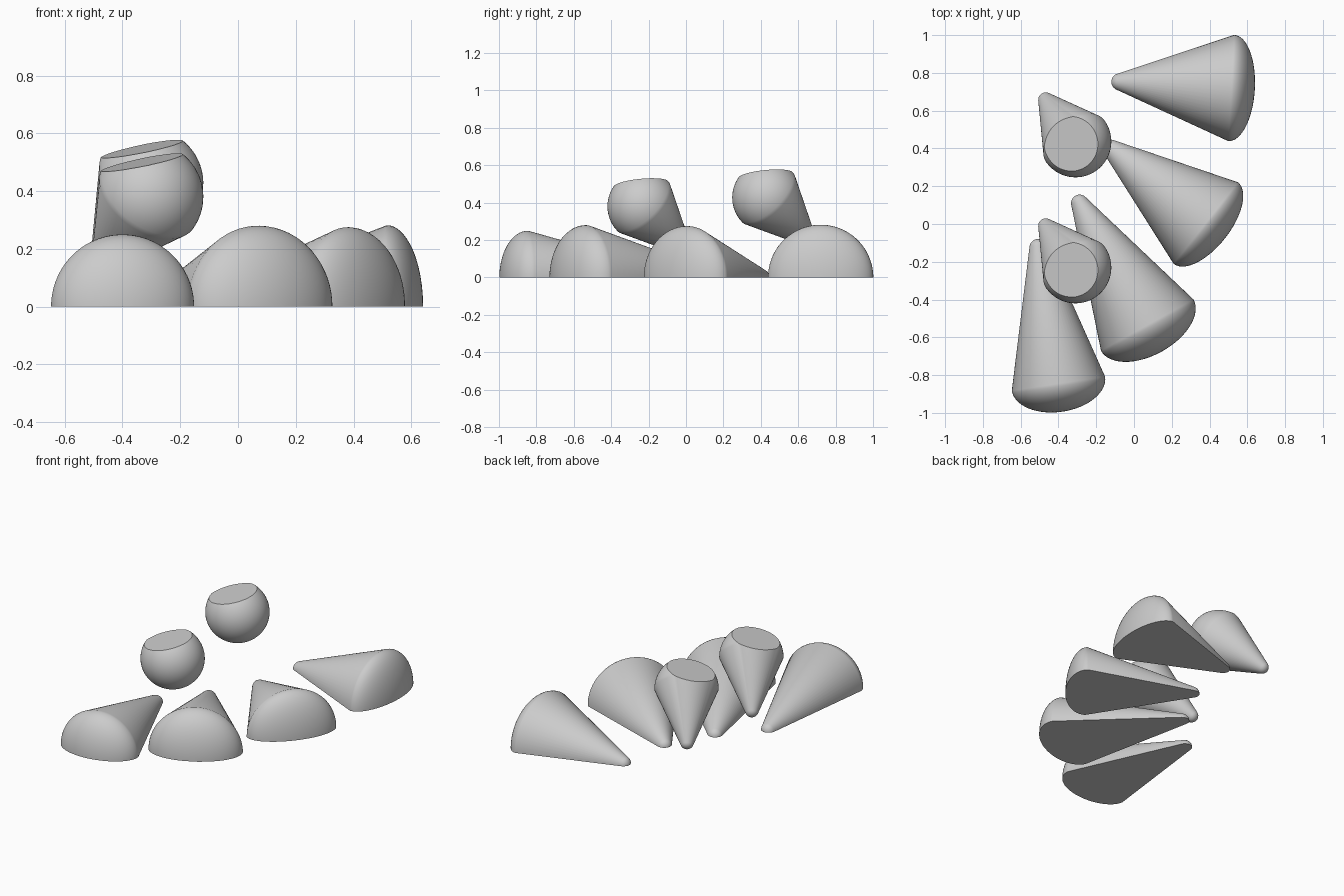
import bpy, bmesh, math
from mathutils import Vector

cube = bpy.data.objects.get("Cube")
if cube:
    bpy.data.objects.remove(cube)

grey = bpy.data.materials.new("plain_grey")
grey.use_nodes = True
tone = (0.6, 0.6, 0.6, 1)
grey.diffuse_color = tone
grey.node_tree.nodes["Principled BSDF"].inputs["Base Color"].default_value = tone

SEGMENTS = 64


def cone_profile(length, radius, tip_radius, dome):
    """Rounded tip, straight flank and domed end as (radius, distance) pairs."""
    slope = math.asin((radius - tip_radius) / length)
    points = []
    for i in range(7):
        a = (math.pi / 2 - slope) * i / 6
        points.append((tip_radius * math.sin(a), tip_radius * (1 - math.cos(a))))
    for i in range(17):
        a = math.pi / 2 * i / 16
        points.append((radius * math.cos(a), length + dome * math.sin(a)))
    points[-1] = (0, length + dome)
    return points


def domed_cone(name, tip, centre, radius, dome, tip_radius, cut_point, cut_normal):
    """Spin the profile from tip to rim centre, then slice off one flat side."""
    tip, centre = Vector(tip), Vector(centre)
    axis = centre - tip
    turn = Vector((0, 0, 1)).rotation_difference(axis)
    bm = bmesh.new()
    profile = cone_profile(axis.length, radius, tip_radius, dome)
    verts = [bm.verts.new((r, 0, h)) for r, h in profile]
    edges = [bm.edges.new(pair) for pair in zip(verts, verts[1:])]
    bmesh.ops.spin(bm, geom=verts + edges, axis=(0, 0, 1), cent=(0, 0, 0),
                   angle=math.tau, steps=SEGMENTS)
    bmesh.ops.remove_doubles(bm, verts=bm.verts, dist=0.0005)
    for v in bm.verts:
        v.co = turn @ v.co + tip
    cut = bmesh.ops.bisect_plane(bm, geom=bm.verts[:] + bm.edges[:] + bm.faces[:],
                                 plane_co=cut_point, plane_no=cut_normal,
                                 clear_outer=True, dist=0.0005)
    rim = [e for e in bm.edges if e.is_boundary]
    bmesh.ops.holes_fill(bm, edges=rim, sides=0)
    bmesh.ops.recalc_face_normals(bm, faces=bm.faces)
    mesh = bpy.data.meshes.new(name)
    bm.to_mesh(mesh)
    bm.free()
    mesh.materials.append(grey)
    obj = bpy.data.objects.new(name, mesh)
    bpy.context.collection.objects.link(obj)
    bpy.ops.object.select_all(action='DESELECT')
    obj.select_set(True)
    bpy.context.view_layer.objects.active = obj
    bpy.ops.object.shade_smooth_by_angle(angle=math.radians(30))


# Half cones lying flat on the ground: tip, rim centre, radius, dome depth
lying = {
    "back_half_cone": ((-0.12, 0.755), (0.515, 0.72), 0.282, 0.125),
    "middle_half_cone": ((-0.16, 0.43), (0.38, 0.005), 0.275, 0.13),
    "front_left_half_cone": ((-0.31, 0.15), (0.07, -0.535), 0.28, 0.16),
    "front_right_half_cone": ((-0.515, -0.08), (-0.40, -0.845), 0.25, 0.15),
}
for name, (tip, centre, radius, dome) in lying.items():
    domed_cone(name, (*tip, 0), (*centre, 0), radius, dome, 0.045,
               (0, 0, 0), (0, 0, -1))

# Raised tilted cones with a flat-topped dome
for name, shift in (("front_raised_cone", Vector((0, 0, 0))),
                    ("back_raised_cone", Vector((0, 0.667, 0.047)))):
    domed_cone(name, Vector((-0.485, 0.015, 0.13)) + shift,
               Vector((-0.31, -0.23, 0.38)) + shift, 0.19, 0.19, 0.04,
               Vector((-0.25, -0.15, 0.525)) + shift, (-0.2, -0.1, 1))
